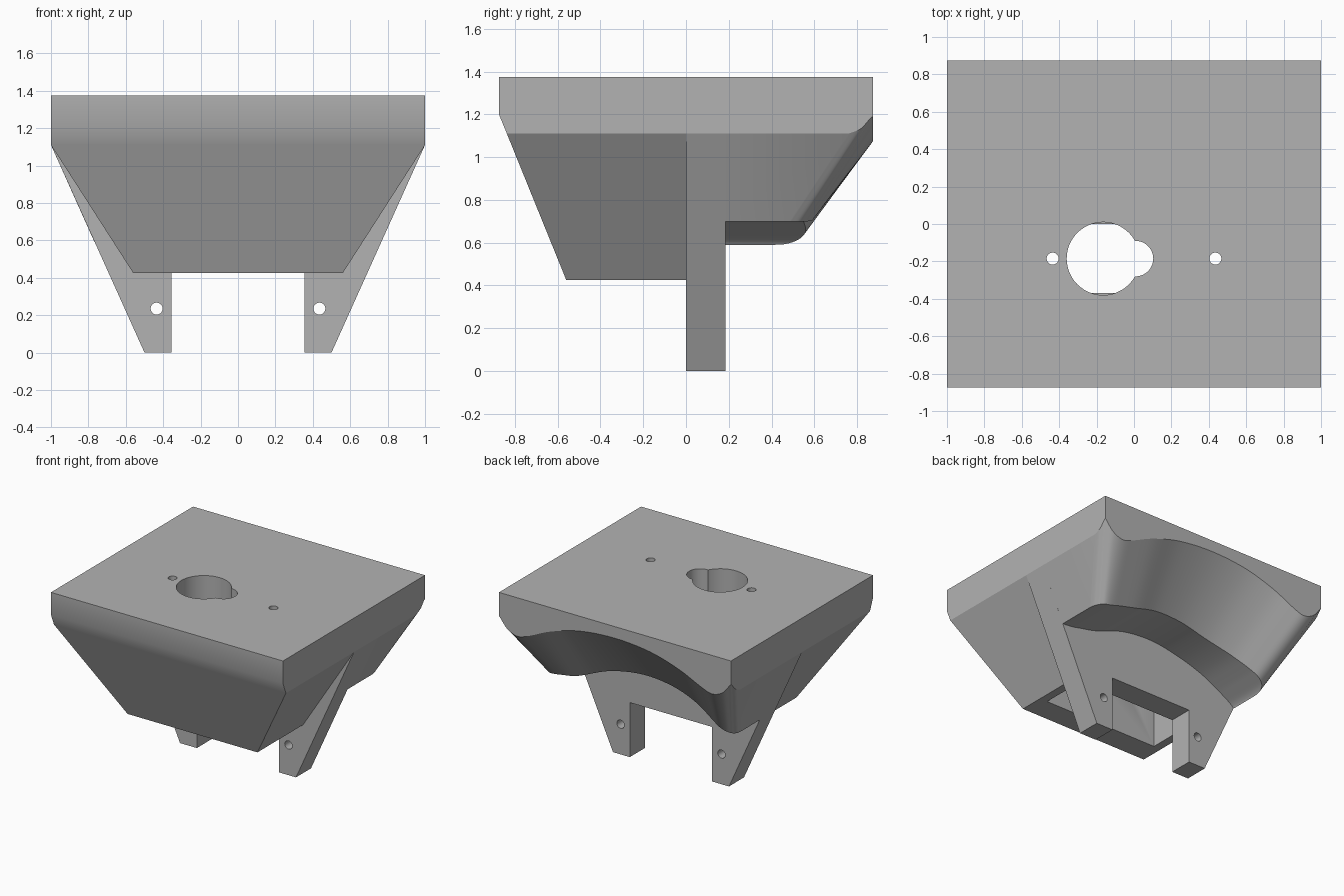
import bpy, bmesh, math
from mathutils import Vector

if "Cube" in bpy.data.objects:
    bpy.data.objects.remove(bpy.data.objects["Cube"], do_unlink=True)

grey = bpy.data.materials.new("plain_grey")
grey.use_nodes = True
grey.diffuse_color = (0.45, 0.45, 0.45, 1)
grey.node_tree.nodes["Principled BSDF"].inputs["Base Color"].default_value = grey.diffuse_color


def finish(name, bm):
    """Turn a bmesh into a grey object."""
    bmesh.ops.remove_doubles(bm, verts=bm.verts, dist=1e-5)
    bmesh.ops.recalc_face_normals(bm, faces=bm.faces)
    mesh = bpy.data.meshes.new(name)
    bm.to_mesh(mesh)
    bm.free()
    mesh.materials.append(grey)
    obj = bpy.data.objects.new(name, mesh)
    bpy.context.collection.objects.link(obj)
    return obj


def activate(obj):
    bpy.ops.object.select_all(action='DESELECT')
    obj.select_set(True)
    bpy.context.view_layer.objects.active = obj


def smooth(obj, degrees):
    activate(obj)
    bpy.ops.object.shade_smooth_by_angle(angle=math.radians(degrees))


def cut(obj, cutter):
    """Subtract the cutter and delete it."""
    cutter.hide_render = True
    mod = obj.modifiers.new("cut", 'BOOLEAN')
    mod.operation = 'DIFFERENCE'
    mod.solver = 'EXACT'
    mod.object = cutter
    activate(obj)
    bpy.ops.object.modifier_apply(modifier=mod.name)
    bpy.data.objects.remove(cutter, do_unlink=True)


def cylinder(loc, radius, depth, along_y=False):
    bpy.ops.mesh.primitive_cylinder_add(
        vertices=48, radius=radius, depth=depth, location=loc,
        rotation=(math.pi / 2 if along_y else 0, 0, 0))
    return bpy.context.object


def box(low, high):
    low, high = Vector(low), Vector(high)
    bpy.ops.mesh.primitive_cube_add(size=1, location=(low + high) / 2)
    bpy.context.object.scale = high - low
    return bpy.context.object


def spline(points, steps=5):
    """Smooth curve through the points."""
    p = [Vector(q) for q in points]
    p = [2 * p[0] - p[1]] + p + [2 * p[-1] - p[-2]]
    out = []
    for a, b, c, d in zip(p, p[1:], p[2:], p[3:]):
        for i in range(steps):
            t = i / steps
            out.append(0.5 * (2 * b + (c - a) * t + (2 * a - 5 * b + 4 * c - d) * t * t
                              + (3 * b - a - 3 * c + d) * t ** 3))
    return out + [p[-2]]


# Front hopper: stacked rectangles (height, half width, front)
SEAM, TOP, EAVE = 0.05, 1.375, 1.11
bm = bmesh.new()
rings = []
for z, x, y in [(TOP, 1, -0.875), (1.2, 1, -0.875), (EAVE, 1, -0.838), (0.425, 0.56, -0.56)]:
    rings.append([bm.verts.new(c) for c in [(-x, y, z), (x, y, z), (x, SEAM, z), (-x, SEAM, z)]])
for a, b in zip(rings, rings[1:]):
    for i in range(4):
        j = (i + 1) % 4
        bm.faces.new((a[i], a[j], b[j], b[i]))
bm.faces.new(rings[0])
bm.faces.new(rings[-1])
hopper = finish("front_hopper", bm)

# Open cavity under the top, and the holes through the top
cut(hopper, box((-0.495, -0.37, 0.3), (0.495, 0, EAVE)))
for x, r in [(-0.165, 0.195), (0.008, 0.095), (-0.435, 0.032), (0.435, 0.032)]:
    cut(hopper, cylinder((x, -0.185, 1.25), r, 0.6))
smooth(hopper, 30)

# Leg plate with a notch between the two legs
half = [(0.355, 0.425), (0.355, 0), (0.5, 0), (1, EAVE)]
outline = half + [(-x, z) for x, z in reversed(half)]
bm = bmesh.new()
face = bm.faces.new([bm.verts.new((x, 0, z)) for x, z in outline])
ext = bmesh.ops.extrude_face_region(bm, geom=[face])
bmesh.ops.translate(bm, vec=(0, 0.185, 0),
                    verts=[v for v in ext["geom"] if isinstance(v, bmesh.types.BMVert)])
plate = finish("leg_plate", bm)
for x in (-0.435, 0.435):
    cut(plate, cylinder((x, 0.09, 0.235), 0.032, 0.6, along_y=True))
smooth(plate, 20)

# Rear body: upper rim and lower rim, from left side round the back to right side
rim = [(1, 0.76, EAVE), (1, 0.82, 1.135), (1, 0.875, 1.19), (0.93, 0.875, 1.11),
       (0.84, 0.875, 1.075), (0.74, 0.875, 1.105), (0.55, 0.875, 1.19), (0.3, 0.875, 1.26)]
upper = spline(rim + [(0, 0.875, 1.285)] + [(-x, y, z) for x, y, z in reversed(rim)])
lower = spline([
    (0.815, 0.485, 0.70), (0.807, 0.53, 0.70), (0.79, 0.565, 0.70), (0.765, 0.588, 0.703),
    (0.72, 0.594, 0.708), (0.64, 0.605, 0.725), (0.5, 0.61, 0.757), (0.26, 0.56, 0.84),
    (0, 0.52, 0.865), (-0.24, 0.5, 0.83), (-0.45, 0.52, 0.77), (-0.6, 0.55, 0.70),
    (-0.68, 0.56, 0.655), (-0.73, 0.54, 0.625), (-0.755, 0.505, 0.605),
    (-0.765, 0.46, 0.593), (-0.767, 0.41, 0.59)])
bm = bmesh.new()
loops = []
for t, b in zip(upper, lower):
    x, y = max(-1, min(1, t.x)), min(0.875, t.y)
    loops.append([bm.verts.new(c) for c in [
        (x, y, TOP), (x, y, t.z), b, (b.x, 0.18, b.z),
        (x, 0.18, EAVE), (x, SEAM, EAVE), (x, SEAM, TOP)]])
for a, b in zip(loops, loops[1:]):
    for i in range(7):
        j = (i + 1) % 7
        bm.faces.new((a[i], a[j], b[j], b[i]))
for v in (loops[0], loops[-1]):
    bm.faces.new((v[0], v[1], v[4], v[5], v[6]))
    bm.faces.new((v[1], v[2], v[3], v[4]))
bmesh.ops.dissolve_degenerate(bm, dist=1e-5, edges=bm.edges)
rear = finish("rear_body", bm)
smooth(rear, 22)
